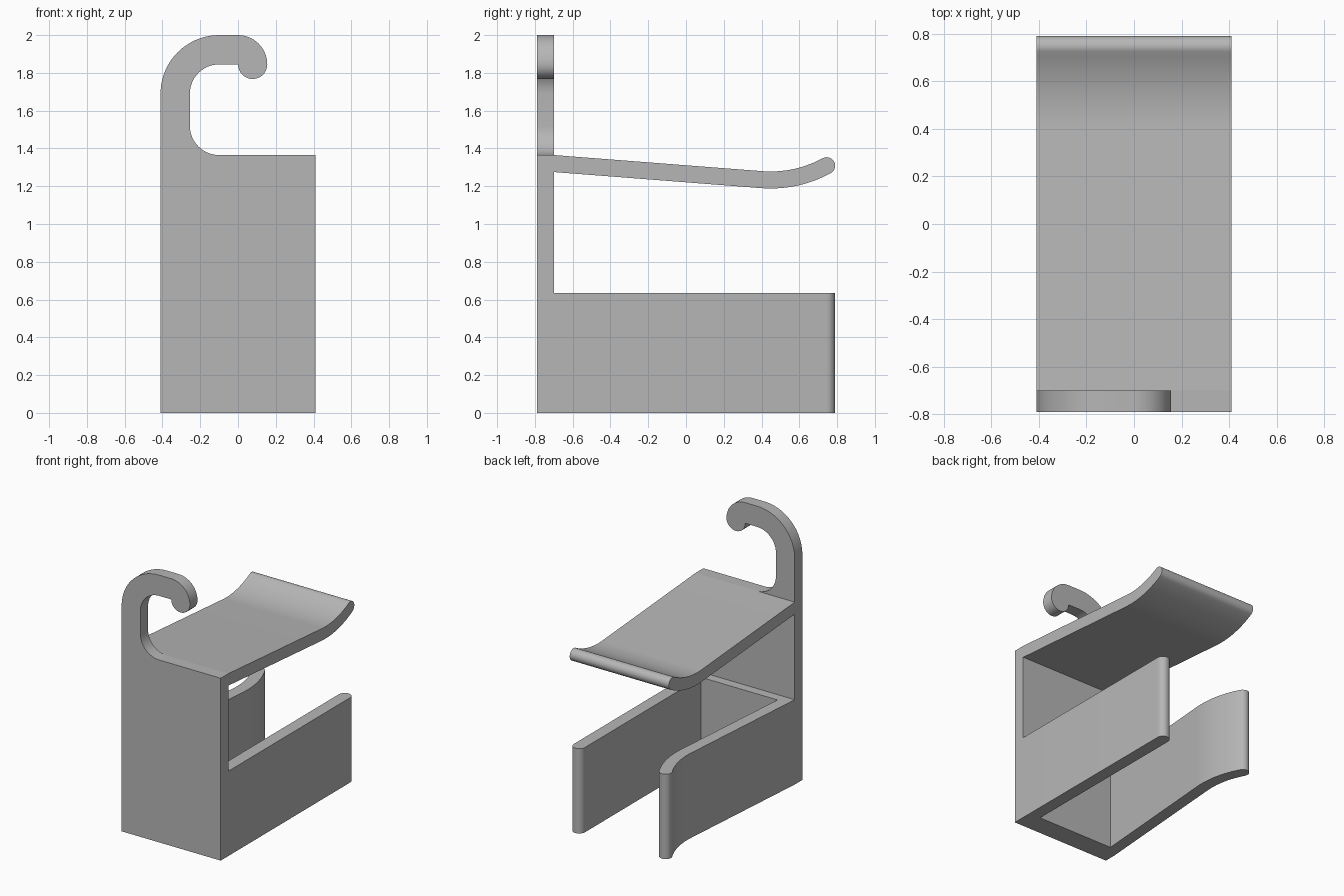
import bpy, bmesh, math
from mathutils import Vector

if "Cube" in bpy.data.objects:
    bpy.data.objects.remove(bpy.data.objects["Cube"], do_unlink=True)

grey = bpy.data.materials.new("plain grey")
grey.use_nodes = True
grey.diffuse_color = (0.47, 0.47, 0.47, 1)
grey.node_tree.nodes["Principled BSDF"].inputs["Base Color"].default_value = grey.diffuse_color

HALF_W, FRONT, WALL = 0.41, -0.79, 0.09
PLATE_BACK = FRONT + WALL
CLIP_TOP, PLATE_TOP = 0.635, 1.365


def arc(cx, cy, r, start, end, n=14):
    """Points on an arc, angles in degrees."""
    steps = [math.radians(start + (end - start) * i / n) for i in range(n + 1)]
    return [(cx + r * math.cos(a), cy + r * math.sin(a)) for a in steps]


def flared_strip():
    """Sloping strip with a flared, rounded tip: (length, height from outer face)."""
    cx, cy, mid = 0.448, 0.488, 0.62
    a0, a1 = -94.4, -61.4
    tip = arc(cx, cy, mid, a0, a1)[-1]
    return ([(PLATE_BACK, -WALL)]
            + arc(cx, cy, mid + WALL / 2, a0, a1)
            + arc(*tip, WALL / 2, a1, a1 + 180)[1:-1]
            + arc(cx, cy, mid - WALL / 2, a1, a0)
            + [(PLATE_BACK, 0)])


def prism(name, points, shift):
    """Extrude a closed outline of 3D points by a vector."""
    bm = bmesh.new()
    face = bm.faces.new([bm.verts.new(p) for p in points])
    grown = bmesh.ops.extrude_face_region(bm, geom=[face])["geom"]
    bmesh.ops.translate(bm, vec=Vector(shift),
                        verts=[g for g in grown if isinstance(g, bmesh.types.BMVert)])
    bmesh.ops.recalc_face_normals(bm, faces=bm.faces)
    mesh = bpy.data.meshes.new(name)
    bm.to_mesh(mesh)
    bm.free()
    mesh.materials.append(grey)
    obj = bpy.data.objects.new(name, mesh)
    bpy.context.collection.objects.link(obj)
    bpy.ops.object.select_all(action="DESELECT")
    obj.select_set(True)
    bpy.context.view_layer.objects.active = obj
    bpy.ops.object.shade_smooth_by_angle(angle=math.radians(30))


strip = flared_strip()

# Lower clip: thick base, one straight arm and one flared arm
arm_r = 0.047
inner_x = HALF_W - 2 * arm_r
clip = [(-HALF_W, FRONT), (HALF_W, FRONT)]
clip += arc(HALF_W - arm_r, 0.743, arm_r, 0, 180)
clip += [(inner_x, -0.63), (-inner_x, -0.63)]
clip += [(-HALF_W - v, u) for u, v in strip[1:]]
prism("lower_clip", [(x, y, 0) for x, y in clip], (0, 0, CLIP_TOP))

# Front plate with the hanging hook
r_in, r_out = 0.155, 0.31
hook_x, hook_z = -0.10, 1.69
plate = [(-HALF_W, CLIP_TOP), (HALF_W, CLIP_TOP), (HALF_W, PLATE_TOP)]
plate += arc(hook_x, PLATE_TOP + r_in, r_in, 270, 180)
plate += arc(hook_x, hook_z, r_in, 180, 90)
plate += arc(r_in / 2, 2 - r_in, r_in / 2, 180, 360)
plate += arc(0, 2 - r_in, r_in, 0, 90)[1:]
plate += arc(hook_x, hook_z, r_out, 90, 180, 20)
prism("hook_plate", [(x, FRONT, z) for x, z in plate], (0, WALL, 0))

# Upper tongue
prism("upper_tongue", [(-HALF_W, u, PLATE_TOP + v) for u, v in strip], (2 * HALF_W, 0, 0))
